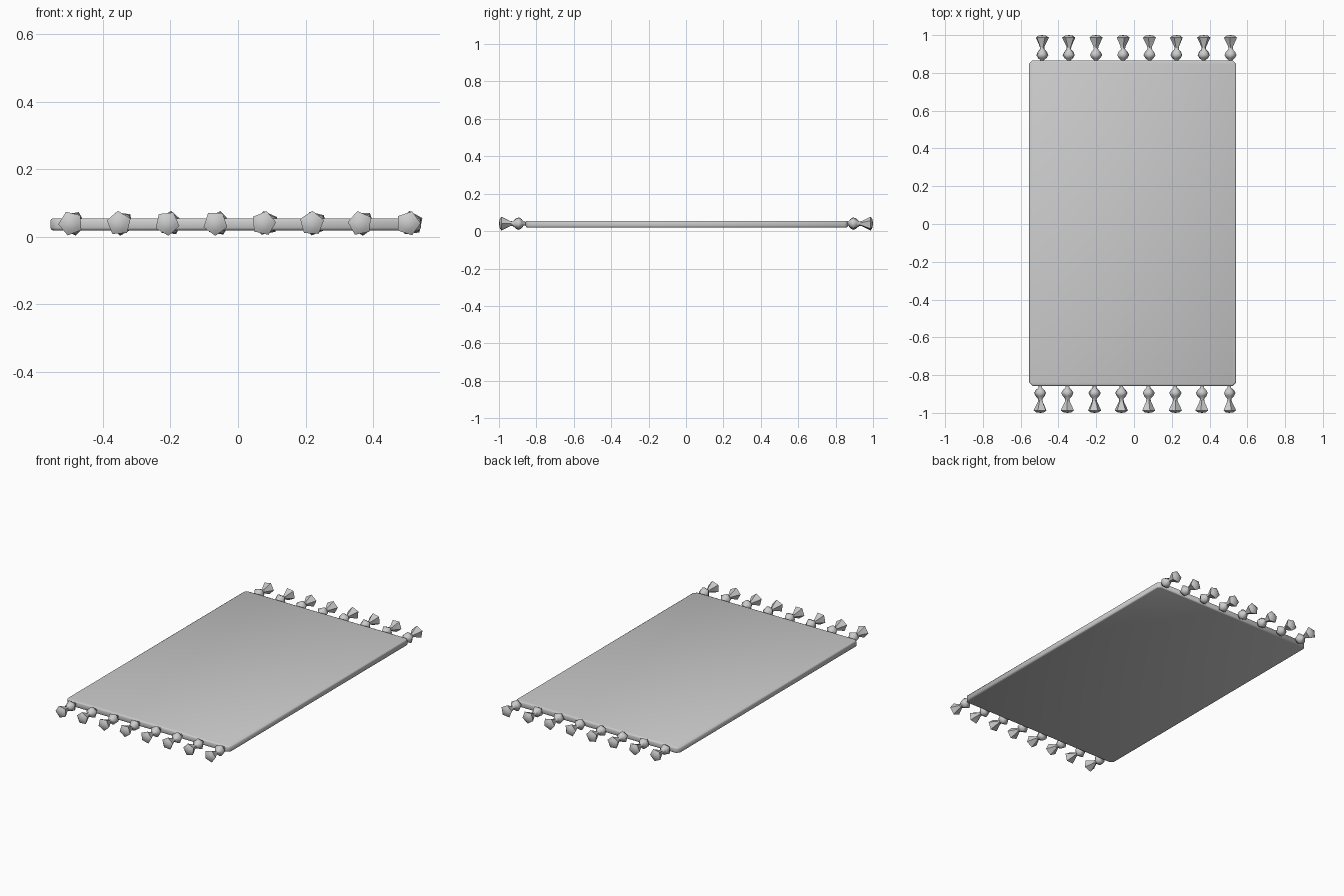
import bpy, bmesh, math
from mathutils import Matrix

if "Cube" in bpy.data.objects:
    bpy.data.objects.remove(bpy.data.objects["Cube"])


def finish(bm, name, angle):
    bmesh.ops.recalc_face_normals(bm, faces=bm.faces)
    me = bpy.data.meshes.new(name)
    bm.to_mesh(me)
    bm.free()
    ob = bpy.data.objects.new(name, me)
    bpy.context.collection.objects.link(ob)
    bpy.ops.object.select_all(action='DESELECT')
    ob.select_set(True)
    bpy.context.view_layer.objects.active = ob
    bpy.ops.object.shade_smooth_by_angle(angle=math.radians(angle))
    return ob


# Rug mat: thin slab with clipped corners and softened rim
X0, X1, Y0, Y1, Z0, Z1, C = -0.555, 0.541, -0.857, 0.866, 0.019, 0.055, 0.018
bm = bmesh.new()
outline = [(X0 + C, Y0), (X1 - C, Y0), (X1, Y0 + C), (X1, Y1 - C),
           (X1 - C, Y1), (X0 + C, Y1), (X0, Y1 - C), (X0, Y0 + C)]
base = bm.faces.new([bm.verts.new((x, y, Z0)) for x, y in outline])
ext = bmesh.ops.extrude_face_region(bm, geom=[base])
top = [v for v in ext["geom"] if isinstance(v, bmesh.types.BMVert)]
bmesh.ops.translate(bm, verts=top, vec=(0, 0, Z1 - Z0))
rim = [e for e in bm.edges if abs(e.verts[0].co.z - e.verts[1].co.z) < 1e-6]
bmesh.ops.bevel(bm, geom=rim, offset=0.008, segments=2, profile=0.5, affect='EDGES')
finish(bm, "rug_mat", 60)

# Tassel profile: (distance from centre, radius) for cord, knot, waist and flare
PROFILE = [(0.850, 0.009), (0.868, 0.011), (0.878, 0.024), (0.894, 0.034),
           (0.911, 0.026), (0.926, 0.012), (0.940, 0.014), (0.987, 0.037),
           (0.997, 0.022)]
SIDES = 5


def tassel(name, x, side, turn):
    bm = bmesh.new()
    rings = []
    for d, r in PROFILE:
        ring = []
        for i in range(SIDES):
            a = math.radians(turn) + math.tau * i / SIDES
            ring.append(bm.verts.new((r * math.cos(a), side * d, r * math.sin(a))))
        rings.append(ring)
    for a, b in zip(rings, rings[1:]):
        for i in range(SIDES):
            j = (i + 1) % SIDES
            bm.faces.new((a[i], a[j], b[j], b[i]))
    bm.faces.new(rings[0])
    # Domed tip of the flare
    tip = bm.verts.new((0, side * 1.0, 0))
    for i in range(SIDES):
        bm.faces.new((rings[-1][i], rings[-1][(i + 1) % SIDES], tip))
    bmesh.ops.transform(bm, matrix=Matrix.Translation((x, 0, 0.040)), verts=bm.verts)
    finish(bm, name, 65)


# Rows of eight tassels on both short ends, each twisted a little differently
FRONT_TURNS = [40, 22, 60, 54, 5, 15, 30, 0]
for n, turn in enumerate(FRONT_TURNS):
    tassel(f"front_tassel_{n + 1}", -0.495 + n * 0.1427, -1, turn)
    tassel(f"back_tassel_{n + 1}", -0.487 + n * 0.1427, 1, turn + 25)
